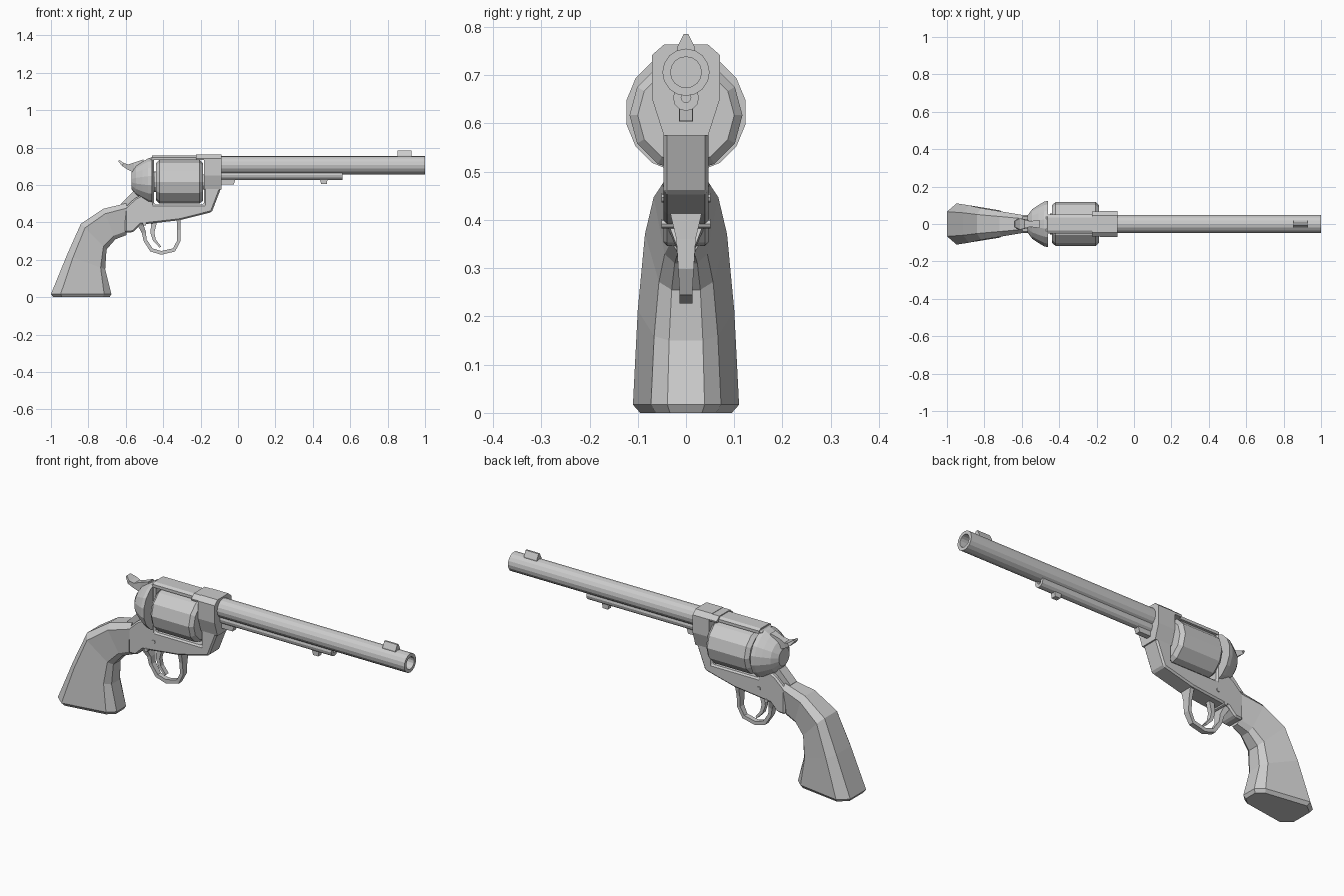
import bpy, bmesh
from math import sin, cos, pi
from mathutils import Vector

if "Cube" in bpy.data.objects:
    bpy.data.objects.remove(bpy.data.objects["Cube"])


def loft(name, rings):
    """Skin a list of equal-length point rings and cap both ends."""
    bm = bmesh.new()
    loops = [[bm.verts.new(p) for p in r] for r in rings]
    n = len(loops[0])
    for a, b in zip(loops, loops[1:]):
        for i in range(n):
            j = (i + 1) % n
            bm.faces.new((a[i], a[j], b[j], b[i]))
    bm.faces.new(loops[0])
    bm.faces.new(loops[-1])
    bmesh.ops.recalc_face_normals(bm, faces=bm.faces[:])
    me = bpy.data.meshes.new(name)
    bm.to_mesh(me)
    bm.free()
    ob = bpy.data.objects.new(name, me)
    bpy.context.collection.objects.link(ob)
    return ob


def plate(name, outline, half, bevel=0):
    """Side outline (x, z) given a thickness of +-half in y."""
    ob = loft(name, [[(x, y, z) for x, z in outline] for y in (-half, half)])
    if bevel:
        m = ob.modifiers.new("bevel", 'BEVEL')
        m.width, m.segments = bevel, 1
    return ob


def bar(name, half_section, x0, x1):
    """Mirrored cross-section (y, z), listed top to bottom, run along x."""
    sec = half_section + [(-y, z) for y, z in reversed(half_section)]
    return loft(name, [[(x, y, z) for y, z in sec] for x in (x0, x1)])


def turn(name, profile, zc, sides, phase=0.0):
    """Profile (x, radius) revolved round a line parallel to x."""
    ang = [2 * pi * (i + phase) / sides for i in range(sides)]
    return loft(name, [[(x, r * cos(a), zc + r * sin(a)) for a in ang]
                       for x, r in profile])


def ribbon(name, path):
    """Strip following (x, z, thickness, half width) stations."""
    rings = []
    for i, (x, z, t, w) in enumerate(path):
        a, b = path[max(i - 1, 0)], path[min(i + 1, len(path) - 1)]
        d = Vector((b[0] - a[0], b[1] - a[1])).normalized() * t / 2
        rings.append([(x - d.y * s, y, z + d.x * s)
                      for s, y in ((1, -w), (1, w), (-1, w), (-1, -w))])
    return loft(name, rings)


# Barrel with hollow bore, and the front sight
turn("barrel", [(-.12, .049), (1, .049), (1, .032), (.8, .032)], .706, 16)
bar("front_sight", [(.005, .785), (.019, .757), (.019, .74)], .853, .928)

# Ejector tube under the barrel with its two lugs
turn("ejector_tube", [(-.1, .027), (.56, .027), (.56, .010), (.50, .010)], .653, 12)
plate("ejector_lug", [(.435, .64), (.48, .64), (.475, .605), (.445, .605)], .013)
plate("base_pin", [(-.1, .64), (-.01, .64), (-.022, .604), (-.1, .604)], .014)

# Rotating cylinder with chamfered ends
turn("cylinder", [(-.45, .055), (-.438, .055), (-.438, .1), (-.42, .117), (-.205, .117),
                  (-.187, .1), (-.187, .04), (-.17, .04)], .617, 12)

# Domed recoil shield
turn("recoil_shield", [(-.46, .126), (-.48, .122), (-.51, .104), (-.545, .08),
                       (-.57, .045)], .623, 16, .5)

# Frame: lower body with front column and breech wall, front block, top strap
plate("frame", [(-.605, .345), (-.56, .348), (-.52, .388), (-.31, .412), (-.14, .455),
                (-.09, .585), (-.09, .62), (-.183, .62), (-.183, .497), (-.45, .497),
                (-.45, .75), (-.47, .75), (-.49, .56), (-.55, .53), (-.605, .48)],
      .047, .008)
bar("front_block", [(.045, .764), (.07, .742), (.07, .65), (.046, .575)], -.183, -.087)
bar("block_roof", [(.045, .762), (.068, .742), (.066, .733)], -.225, -.18)
bar("top_strap", [(.036, .757), (.05, .748), (.05, .733)], -.46, -.18)
plate("back_strap", [(-.53, .6), (-.565, .56), (-.625, .5), (-.6, .46), (-.53, .5)], .027)

# Hammer with thumb spur, swelling at the thumb rest
ribbon("hammer", [(-.638, .731, .008, .016), (-.615, .710, .018, .03),
                  (-.59, .697, .026, .024), (-.555, .692, .055, .015),
                  (-.50, .70, .075, .022)])

# Trigger guard and trigger
ribbon("trigger_guard", [(-.52, .385, .03, .036), (-.503, .345, .022, .02),
                         (-.497, .305, .018, .016), (-.463, .253, .02, .013),
                         (-.41, .237, .02, .013), (-.342, .253, .02, .013),
                         (-.317, .30, .018, .016), (-.317, .36, .018, .02),
                         (-.317, .42, .022, .034)])
ribbon("trigger", [(-.447, .41, .03, .012), (-.458, .345, .022, .012),
                   (-.447, .305, .016, .012), (-.415, .268, .01, .012)])

# Frame screws, both sides
for i, (sx, sz) in enumerate([(-.457, .446), (-.5, .392)]):
    ring = [(sx + .01 * cos(a * pi / 4), sz + .01 * sin(a * pi / 4)) for a in range(8)]
    plate("frame_screw_%d" % i, ring, .051)

# Grip: faceted section lofted from the frame down to the butt
stations = [((-.595, .503), (-.595, .333), .048), ((-.72, .473), (-.655, .31), .067),
            ((-.84, .393), (-.703, .255), .085), ((-.915, .225), (-.71, .15), .1),
            ((-1, .017), (-.677, .017), .11), ((-.988, 0), (-.687, 0), .095)]
half = [(0, .6), (.16, 1), (.88, .66), (1, .35)]
section = half + [(t, -w) for t, w in reversed(half)]
loft("grip", [[(b[0] + (f[0] - b[0]) * t, w * s, b[1] + (f[1] - b[1]) * t)
               for t, s in section] for b, f, w in stations])
